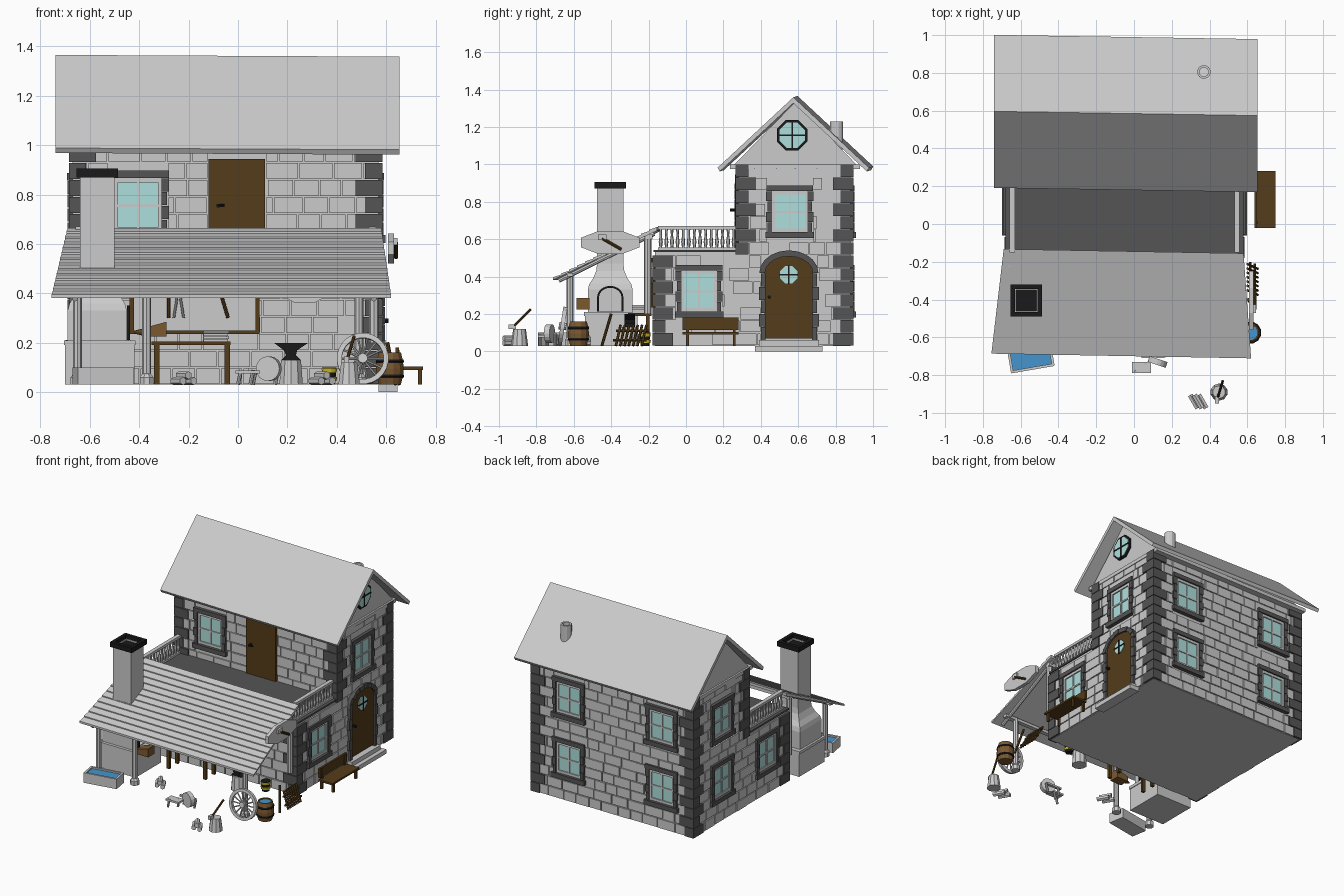
import bpy, bmesh, random
from math import pi, sin, cos
from mathutils import Matrix, Vector

if "Cube" in bpy.data.objects:
    bpy.data.objects.remove(bpy.data.objects["Cube"])

random.seed(4)
I = Matrix.Identity(4)
MATS = {}
COL = dict(dark=(.09, .09, .09, 1), black=(.01, .01, .01, 1), wood=(.09, .045, .01, 1), glass=(.42, .74, .72, 1),
           water=(.06, .3, .62, 1), yellow=(.7, .55, .02, 1), cask=(.2, .1, .03, 1))

def done(bm, name, col=None):
    bmesh.ops.recalc_face_normals(bm, faces=bm.faces)
    me = bpy.data.meshes.new(name)
    bm.to_mesh(me)
    bm.free()
    ob = bpy.data.objects.new(name, me)
    bpy.context.collection.objects.link(ob)
    if col:
        if col not in MATS:
            MATS[col] = bpy.data.materials.new(col)
            MATS[col].diffuse_color = COL[col]
        me.materials.append(MATS[col])
    return ob

def box(bm, lo, hi, M=I):
    lo, hi = Vector(lo), Vector(hi)
    bmesh.ops.create_cube(bm, size=1, matrix=M @ Matrix.Translation((lo + hi) / 2) @ Matrix.Diagonal((*(hi - lo), 1)))

def rod(bm, a, b, r, r2=None, n=8):
    a, b = Vector(a), Vector(b)
    q = (b - a).to_track_quat('Z', 'Y').to_matrix().to_4x4()
    bmesh.ops.create_cone(bm, cap_ends=True, segments=n, radius1=r, radius2=r if r2 is None else r2,
                          depth=(b - a).length, matrix=Matrix.Translation((a + b) / 2) @ q)

def prism(bm, M, pts, d0, d1):
    """Polygon (u, z) pushed through the wall depth from d0 to d1."""
    a = [bm.verts.new(M @ Vector((u, d0, z))) for u, z in pts]
    b = [bm.verts.new(M @ Vector((u, d1, z))) for u, z in pts]
    bm.faces.new(a)
    bm.faces.new(b[::-1])
    for i in range(len(pts)):
        j = (i + 1) % len(pts)
        bm.faces.new((a[i], a[j], b[j], b[i]))

def lathe(bm, loc, prof, n=12):
    k = 1 / cos(pi / n) if n == 4 else 1
    rings = [[bm.verts.new((loc[0] + r * k * cos(2 * pi * (i + .5) / n), loc[1] + r * k * sin(2 * pi * (i + .5) / n), z))
              for i in range(n)] for r, z in prof]
    for p, q in zip(rings, rings[1:]):
        for i in range(n):
            bm.faces.new((p[i], p[(i + 1) % n], q[(i + 1) % n], q[i]))
    bm.faces.new(rings[0])
    bm.faces.new(rings[-1])

def wall(axis, pos, s):
    """Frame of a wall: (along, outward, up) to world."""
    if axis == 'x':
        return Matrix(((1, 0, 0, 0), (0, s, 0, pos), (0, 0, 1, 0), (0, 0, 0, 1)))
    return Matrix(((0, s, 0, pos), (1, 0, 0, 0), (0, 0, 1, 0), (0, 0, 0, 1)))

def arc(u, z, a, b, n=10):
    return [(u + a * cos(pi * i / n), z + b * sin(pi * i / n)) for i in range(n + 1)]

def ngon(u, z, a, b=None, n=8):
    return [(u + a * cos(2 * pi * (i + .5) / n), z + (b or a) * sin(2 * pi * (i + .5) / n)) for i in range(n)]

XL, XR, YF, YM, YB, Z0, ZT, Z1 = -.67, .57, -.165, .28, .88, .03, .53, 1.0
FRONT, UPPER, BACK = wall('x', YF, -1), wall('x', YM, -1), wall('x', YB, 1)
RIGHT, LEFT = wall('y', XR, 1), wall('y', XL, -1)
H = (Z1 - Z0) / 14

# House cores, gable attic and terrace floor
bm = bmesh.new()
box(bm, (XL, YF, Z0), (XR, YM + .1, ZT))
box(bm, (XL, YM, Z0), (XR, YB, Z1))
done(bm, "house_walls")
bm = bmesh.new()
prism(bm, RIGHT, [(.26, Z1), (.91, Z1), (.585, 1.335)], XL - XR, 0)
box(bm, (XL - .012, .235, .975), (XR + .012, .93, Z1))
done(bm, "gable_attic")
bm = bmesh.new()
box(bm, (XL - .01, YF - .01, ZT), (XR + .01, YM, ZT + .012))
done(bm, "terrace_floor", "dark")

# Windows: dark stone surrounds, pale bars, glass
WINS = [(UPPER, -.405, .755), (RIGHT, .07, .32), (RIGHT, .555, .745), (LEFT, .07, .32), (LEFT, .57, .745),
        (LEFT, .57, .32)] + [(BACK, x, z) for x in (.29, -.435) for z in (.32, .745)]
stone, bars, glass = bmesh.new(), bmesh.new(), bmesh.new()
for M, u, z in WINS:
    for s in (-1, 1):
        for k in range(4):
            w = .118 + .008 * (k % 2)
            a, b = sorted((u + s * .095, u + s * w))
            box(stone, (a, 0, z - .11 + k * .056), (b, .02, z - .057 + k * .056), M)
        a, b = sorted((u + s * .08, u + s * .097))
        box(bars, (a, 0, z - .11), (b, .012, z + .115), M)
        box(bars, (u - .09, 0, z + s * .1 - .006), (u + .09, .012, z + s * .1 + .012), M)
    box(stone, (u - .13, 0, z - .14), (u + .13, .028, z - .108), M)
    box(stone, (u - .125, 0, z + .112), (u + .125, .022, z + .142), M)
    box(bars, (u - .005, 0, z - .1), (u + .005, .01, z + .1), M)
    box(bars, (u - .09, 0, z - .005), (u + .09, .01, z + .005), M)
    box(glass, (u - .095, -.004, z - .11), (u + .095, .004, z + .115), M)
done(stone, "window_surrounds", "dark")
done(bars, "window_bars")

# Octagonal attic window and arched side door
dark, wood = bmesh.new(), bmesh.new()
prism(dark, RIGHT, ngon(.567, 1.155, .088), 0, .012)
prism(glass, RIGHT, ngon(.567, 1.155, .074), 0, .016)
prism(glass, RIGHT, ngon(.55, .41, .05), 0, .02)
for u, z, r, d in ((.567, 1.155, .074, .02), (.55, .41, .05, .024)):
    box(dark, (u - .004, 0, z - r), (u + .004, d, z + r), RIGHT)
    box(dark, (u - r, 0, z - .004), (u + r, d, z + .004), RIGHT)
done(glass, "window_glass", "glass")
done(dark, "round_window_frames", "black")
prism(wood, RIGHT, [(.42, .07)] + arc(.55, .42, .13, .09)[::-1] + [(.68, .07)], 0, .014)
box(wood, (-.12, 0, ZT), (.11, .018, .945), UPPER)
done(wood, "doors", "wood")
bm = bmesh.new()
inn, out = arc(.55, .42, .128, .088), arc(.55, .42, .158, .12)
for i in range(10):
    prism(bm, RIGHT, [inn[i], out[i], out[i + 1], inn[i + 1]], 0, .024 + .005 * (i % 2))
for s in (-1, 1):
    for k in range(5):
        a, b = sorted((.55 + s * .125, .55 + s * (.15 + .01 * (k % 2))))
        box(bm, (a, 0, .06 + k * .072), (b, .025, .129 + k * .072), RIGHT)
done(bm, "door_arch", "dark")
bm = bmesh.new()
box(bm, (.39, 0, .03), (.71, .045, .06), RIGHT)
box(bm, (.37, 0, 0), (.73, .075, .03), RIGHT)
done(bm, "door_steps")
bm = bmesh.new()
rod(bm, (-.08, YM - .015, .755), (-.08, YM - .045, .755), .008)
rod(bm, (-.08, YM - .04, .755), (-.055, YM - .04, .755), .006)
rod(bm, (XR + .01, .445, .29), (XR + .04, .445, .29), .009)
done(bm, "door_handles", "black")

# Running-bond bricks, clipped around openings
HOLES = [(M, u - .12, u + .12, z - .13, z + .13) for M, u, z in WINS]
HOLES += [(RIGHT, .4, .7, .03, .52), (UPPER, -.12, .11, .5, .945)]
bm = bmesh.new()
def bricks(M, u0, u1, r0, r1):
    for r in range(r0, r1):
        z, u = Z0 + r * H, u0 - random.random() * .08
        while u < u1:
            e = u + random.uniform(.085, .14)
            spans = [(max(u, u0), min(e, u1))]
            for N, a, b, c, d in HOLES:
                if N is M and z + H > c + .01 and z < d - .01:
                    spans = [p for x, y in spans for p in ((x, min(y, a)), (max(x, b), y))]
            for x, y in spans:
                if y - x > .012:
                    box(bm, (x + .003, 0, z + .003), (y - .003, random.uniform(.006, .01), z + H - .003), M)
            u = e
bricks(FRONT, XL, XR, 0, 7)
bricks(UPPER, XL, XR, 7, 14)
bricks(BACK, XL, XR, 0, 14)
for M in (LEFT, RIGHT):
    bricks(M, YF, YB, 0, 7)
    bricks(M, YM, YB, 7, 14)
done(bm, "wall_bricks")

# Corner quoins
bm = bmesh.new()
for cx, sx in ((XL, -1), (XR, 1)):
    for cy, sy, r0, r1 in ((YF, -1, 0, 7), (YM, -1, 7, 14), (YB, 1, 0, 14)):
        for r in range(r0, r1):
            lx, ly = (.095, .055) if r % 2 else (.055, .095)
            x = sorted((cx + sx * .015, cx - sx * lx))
            y = sorted((cy + sy * .015, cy - sy * ly))
            box(bm, (x[0], y[0], Z0 + r * H + .002), (x[1], y[1], Z0 + (r + 1) * H - .002))
done(bm, "corner_quoins", "dark")

# Main roof (slightly skewed) and flue
bm = bmesh.new()
prism(bm, wall('y', 0, 1), [(.18, .985), (.585, 1.362), (.99, .985), (.978, .965), (.585, 1.33), (.192, .965)], -.74, .655)
for v in bm.verts:
    v.co.y -= .016 * (v.co.x + .04)
    v.co.z -= .005 * v.co.x
done(bm, "main_roof")
bm = bmesh.new()
lathe(bm, (.37, .805), [(.036, 1.08), (.036, 1.23), (.024, 1.23), (.024, 1.1)], 12)
done(bm, "roof_flue")

# Terrace railings
bm = bmesh.new()
for x in (XL + .025, XR - .025):
    box(bm, (x - .014, -.15, .652), (x + .014, YM, .67))
    box(bm, (x - .012, -.15, ZT), (x + .012, YM, .556))
    for i in range(14):
        y = -.135 + i * .03
        lathe(bm, (x, y), [(.006, .55), (.011, .585), (.006, .62), (.008, .655)], 6)
done(bm, "terrace_railings")

# Porch roof of overlapping boards
roofz = lambda y: .39 + .275 * (y + .7) / .555
bm = bmesh.new()
N = 13
top = []
for i in range(N):
    y0, y1 = -.7 + .555 * i / N, -.7 + .555 * (i + 1) / N
    top += [(y0, roofz(y0) + .006), (y1, roofz(y1) - .001)]
prism(bm, wall('y', 0, 1), [(-.7, .382)] + top + [(-.145, .645)], 0, 1)
for v in bm.verts:
    t = (-.145 - v.co.y) / .555
    v.co.x = (.58 + .04 * t) if v.co.x > .5 else (-.69 - .065 * t)
    v.co.y -= .018 * v.co.x
done(bm, "porch_roof")

# Porch posts, beam and rafters
bm = bmesh.new()
for x in (-.65, -.37, .49):
    rod(bm, (x, -.62, Z0), (x, -.62, .42), .018)
    lathe(bm, (x, -.62), [(.03, Z0), (.03, .06), (.018, .075)], 8)
for x in (-.66, .55):
    rod(bm, (x, -.205, .2), (x, -.205, .62), .02)
    rod(bm, (x, -.68, .378), (x, -.17, .63), .012)
box(bm, (-.7, -.635, .4), (.58, -.605, .42))
box(bm, (-.68, -.215, .6), (.57, -.18, .625))
done(bm, "porch_frame")

# Forge: base, flared hood and stack, arched fire opening
bm = bmesh.new()
box(bm, (-.7, -.54, Z0), (-.42, -.26, .2))
box(bm, (-.705, -.545, .19), (-.415, -.255, .21))
done(bm, "forge_base")
bm = bmesh.new()
lathe(bm, (-.57, -.405), [(.12, .2), (.12, .33), (.112, .36), (.092, .39), (.075, .43), (.07, .47), (.07, .88), (.055, .88), (.055, .6)], 4)
hood = done(bm, "forge_hood_and_stack")
FORGE = wall('y', -.45, 1)
bm = bmesh.new()
prism(bm, FORGE, [(-.465, .215)] + arc(-.405, .29, .06, .05)[::-1] + [(-.345, .215)], -.17, .05)
cut = done(bm, "fire_opening_cutter")
cut.hide_render = True
cut.display_type = 'WIRE'
mod = hood.modifiers.new("opening", 'BOOLEAN')
mod.operation, mod.object = 'DIFFERENCE', cut
bm = bmesh.new()
inn = [(-.345, .212)] + arc(-.405, .29, .06, .05) + [(-.465, .212)]
out = [(-.335, .212)] + arc(-.405, .29, .07, .06) + [(-.475, .212)]
for i in range(len(inn) - 1):
    prism(bm, FORGE, [inn[i], out[i], out[i + 1], inn[i + 1]], 0, .012)
lathe(bm, (-.57, -.405), [(.084, .87), (.084, .905), (.06, .905), (.06, .87)], 4)
done(bm, "forge_arch_and_cap", "black")

# Octagonal signs with a hammer
bm = bmesh.new()
S = wall('y', .62, 1)
prism(bm, S, ngon(-.405, .582, .17, .066), -.012, .012)
prism(bm, FRONT, ngon(.27, .42, .11, .062), .005, .025)
box(bm, (-.47, .012, .595), (-.425, .026, .625), S)
done(bm, "signs")

# Wooden pieces: hammer handle, tool board frame, worktable, wall bench, rack, axe
bm = bmesh.new()
rod(bm, (.64, -.45, .605), (.64, -.345, .545), .008)
for x in (-.44, .07):
    box(bm, (x, .0, .24), (x + .018, .03, .5), FRONT)
box(bm, (-.44, 0, .235), (.088, .03, .25), FRONT)
box(bm, (-.35, -.31, .19), (-.03, -.185, .205))
for x in (-.34, -.055):
    for y in (-.3, -.205):
        box(bm, (x, y - .01, Z0), (x + .022, y + .01, .19))
for x, dx in ((-.07, .03), (-.28, .0)):
    rod(bm, (x, -.205, .4), (x + dx, -.205, .3), .007)
done(bm, "tool_board_frame_and_table", "wood")
bm = bmesh.new()
box(bm, (.64, -.02, .09), (.75, .28, .103))
box(bm, (.638, -.02, .115), (.652, .28, .18))
for y in (0, .25):
    box(bm, (.64, y, Z0), (.655, y + .015, .17))
    box(bm, (.73, y, Z0), (.745, y + .015, .09))
done(bm, "garden_bench", "wood")
bm = bmesh.new()
for i in range(7):
    y = -.375 + i * .023
    rod(bm, (.655, y, Z0), (.6, y + .025, .14), .007, n=6)
rod(bm, (.64, -.39, .06), (.64, -.21, .06), .007)
rod(bm, (.615, -.375, .11), (.615, -.2, .11), .007)
done(bm, "weapon_rack", "wood")
bm = bmesh.new()
rod(bm, (.44, -.93, .125), (.47, -.83, .225), .007)
rod(bm, (.64, -.45, .03), (.605, -.4, .2), .008)
done(bm, "axe_handles", "wood")

# Tool board, hanging tongs, books on the table
bm = bmesh.new()
box(bm, (-.425, 0, .24), (.075, .018, .5), FRONT)
for s in (-1, 1):
    rod(bm, (-.24 + s * .004, -.2, .4), (-.24 + s * .02, -.2, .3), .005)
for k in range(4):
    box(bm, (-.14, -.29, .206 + k * .011), (-.04 + .004 * (k % 2), -.21, .215 + k * .011))
done(bm, "tool_board_and_books")

# Bellows by the forge
bm = bmesh.new()
prism(bm, wall('x', -.55, -1), [(-.38, .225), (-.29, .225), (-.29, .285), (-.38, .26)], -.035, .035)
rod(bm, (-.38, -.55, .243), (-.42, -.55, .243), .016, .006)
done(bm, "bellows", "cask")

# Water trough and water
bm = bmesh.new()
T = Matrix.Translation((-.545, -.715, 0)) @ Matrix.Rotation(.17, 4, 'Z')
box(bm, (-.115, -.055, Z0), (.115, .055, .045), T)
for s in (-1, 1):
    box(bm, (-.115, s * .05 - .007, Z0), (.115, s * .05 + .007, .1), T)
    box(bm, (s * .11 - .007, -.055, Z0), (s * .11 + .007, .055, .1), T)
done(bm, "water_trough")
bm = bmesh.new()
box(bm, (-.105, -.045, .05), (.105, .045, .09), T)
lathe(bm, (.615, -.575), [(.046, .13), (.046, .152)])
done(bm, "water", "water")

# Barrel and yellow-banded bucket
bm, hoops = bmesh.new(), bmesh.new()
lathe(bm, (.615, -.575), [(.046, Z0), (.056, .07), (.058, .095), (.055, .125), (.047, .16), (.04, .16), (.04, .14)])
lathe(hoops, (.37, -.22), [(.024, Z0), (.03, .1)])
for z in (.058, .118):
    lathe(hoops, (.615, -.575), [(.0565, z), (.0595, z + .006), (.0575, z + .014)])
done(bm, "barrel", "cask")
done(hoops, "bucket_and_hoops", "black")
bm = bmesh.new()
for z in (.045, .08):
    lathe(bm, (.37, -.22), [(.03, z), (.033, z + .016)])
done(bm, "bucket_bands", "yellow")

# Cart wheel leaning on the post
bm = bmesh.new()
W = Matrix.Translation((.505, -.66, .135)) @ Matrix.Rotation(-.15, 4, 'X')
ring = [(ngon(0, 0, .085, n=24)), (ngon(0, 0, .105, n=24))]
for i in range(24):
    j = (i + 1) % 24
    prism(bm, W, [ring[0][i], ring[1][i], ring[1][j], ring[0][j]], -.011, .011)
for i in range(14):
    a = 2 * pi * i / 14
    rod(bm, W @ Vector((0, 0, 0)), W @ Vector((.088 * cos(a), 0, .088 * sin(a))), .0045, n=6)
rod(bm, W @ Vector((0, -.02, 0)), W @ Vector((0, .02, 0)), .02, n=10)
done(bm, "cart_wheel")

# Grindstone bench, chopping block, split logs, anvil block
bm = bmesh.new()
rod(bm, (.13, -.715, .095), (.12, -.745, .095), .05, n=16)
box(bm, (-.01, -.79, .075), (.09, -.73, .088))
box(bm, (.04, -.71, .085), (.16, -.69, .098))
for x, y in ((0, -.78), (.05, -.74), (.06, -.69), (.15, -.7)):
    rod(bm, (x, y, Z0), (x + .012, y, .09), .008)
lathe(bm, (.45, -.89), [(.046, Z0), (.034, .12)], 10)
box(bm, (.43, -.95, .12), (.45, -.91, .145))
for cx, cy in ((.34, -.94), (-.22, -.55)):
    for dx, dz in ((-.022, .045), (.022, .045), (0, .068)):
        rod(bm, (cx + dx - .02, cy + .035, dz), (cx + dx + .02, cy - .035, dz), .016, n=6)
lathe(bm, (.215, -.3), [(.05, Z0), (.042, .13)], 10)
done(bm, "grindstone_block_and_logs")

# Anvil
bm = bmesh.new()
prism(bm, wall('x', -.3, -1), [(.175, .13), (.255, .13), (.235, .15), (.24, .17), (.285, .2), (.145, .2), (.185, .17), (.195, .15)], -.028, .028)
done(bm, "anvil", "black")

for m in bpy.data.materials:
    if m.users and not m.is_grease_pencil:
        m.use_nodes = True
        m.node_tree.nodes["Principled BSDF"].inputs["Base Color"].default_value = m.diffuse_color
